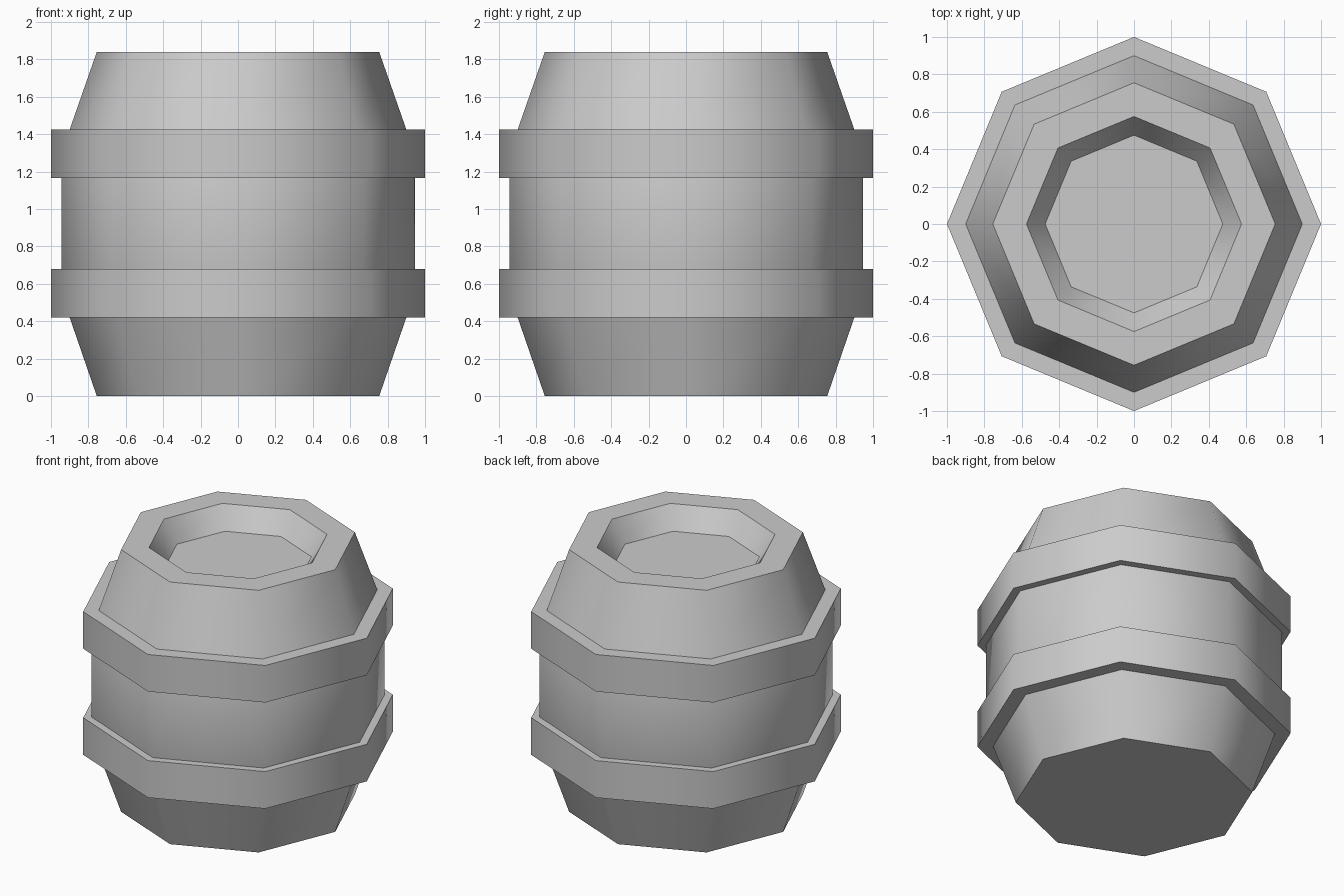
import bpy
import bmesh
from math import cos, sin, pi, radians

SIDES = 8

default = bpy.data.objects.get("Cube")
if default:
    bpy.data.objects.remove(default, do_unlink=True)

grey = bpy.data.materials.new("plain grey")
grey.use_nodes = True
colour = (0.6, 0.6, 0.6, 1)
grey.diffuse_color = colour
grey.node_tree.nodes["Principled BSDF"].inputs["Base Color"].default_value = colour


def lathe(name, profile, ring=False):
    """Turn (radius, height) points into an eight-sided solid; a ring joins its ends, otherwise they are capped."""
    bm = bmesh.new()
    loops = [[bm.verts.new((r * cos(2 * pi * i / SIDES), r * sin(2 * pi * i / SIDES), z))
              for i in range(SIDES)] for r, z in profile]
    pairs = list(zip(loops, loops[1:]))
    if ring:
        pairs.append((loops[-1], loops[0]))
    else:
        bm.faces.new(loops[0])
        bm.faces.new(loops[-1])
    for a, b in pairs:
        for i in range(SIDES):
            j = (i + 1) % SIDES
            bm.faces.new((a[i], a[j], b[j], b[i]))
    bmesh.ops.recalc_face_normals(bm, faces=bm.faces)
    mesh = bpy.data.meshes.new(name)
    bm.to_mesh(mesh)
    bm.free()
    mesh.materials.append(grey)
    obj = bpy.data.objects.new(name, mesh)
    bpy.context.collection.objects.link(obj)
    # Smooth around the sides, sharp at the rims
    bpy.ops.object.select_all(action="DESELECT")
    obj.select_set(True)
    bpy.context.view_layer.objects.active = obj
    bpy.ops.object.shade_smooth_by_angle(angle=radians(50))
    return obj


# Barrel body: tapered ends, straight middle, recessed lid
lathe("barrel_body", [(0.755, 0), (0.9, 0.42), (0.945, 0.55), (0.945, 1.29),
                      (0.9, 1.425), (0.755, 1.84), (0.575, 1.84), (0.475, 1.69)])

# Two hoops around the body
for name, low, high in (("lower_hoop", 0.42, 0.68), ("upper_hoop", 1.165, 1.425)):
    lathe(name, [(0.88, low), (1, low), (1, high), (0.88, high)], ring=True)
